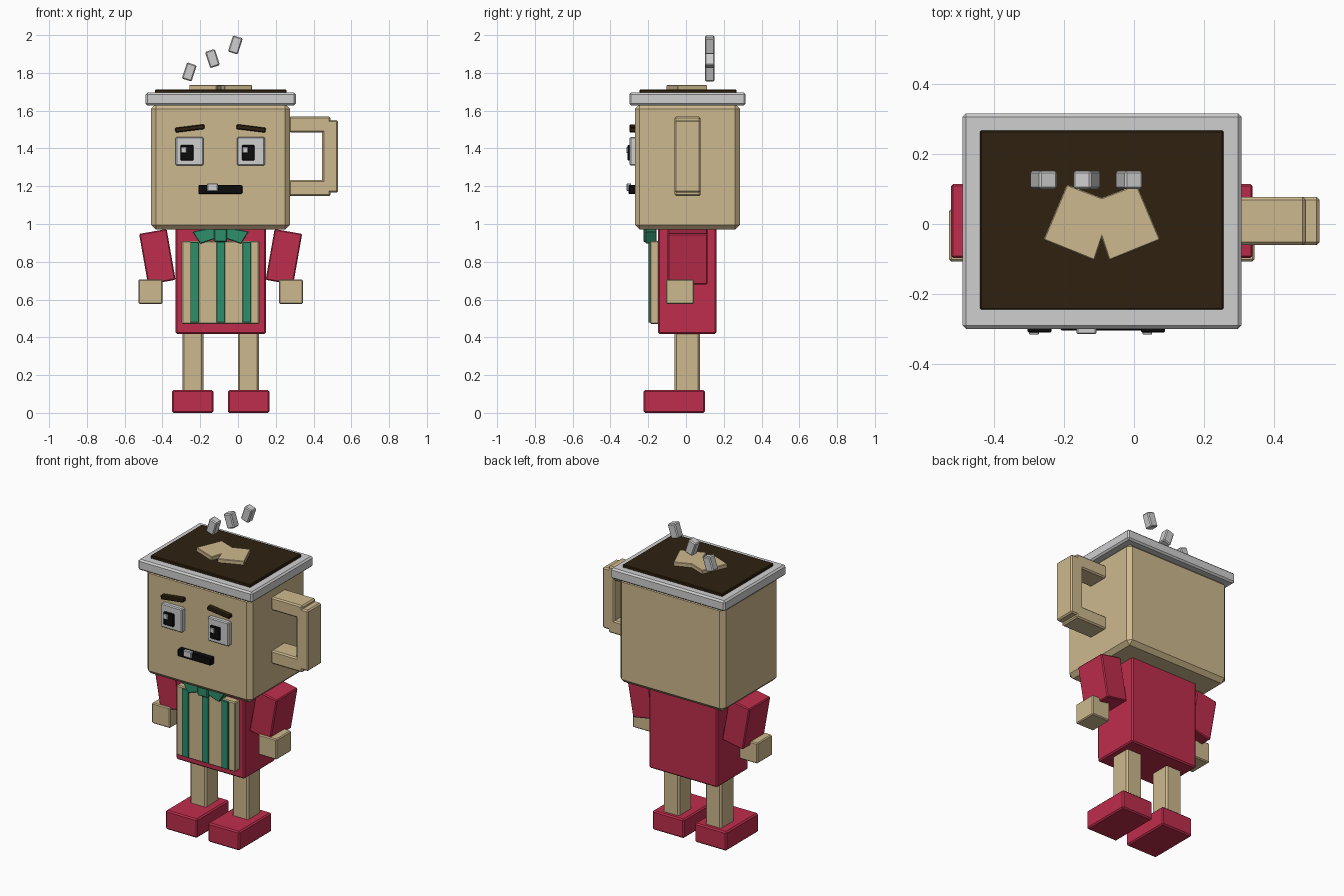
import bpy
import bmesh
from math import radians

cube = bpy.data.objects.get("Cube")
if cube:
    bpy.data.objects.remove(cube, do_unlink=True)

CX = -0.092  # symmetry plane of the body


def material(name, *rgb):
    """Flat material from 8-bit display values."""
    lin = [((c / 255 + 0.055) / 1.055) ** 2.4 if c > 10 else c / 255 / 12.92 for c in rgb]
    m = bpy.data.materials.new(name)
    m.use_nodes = True
    m.diffuse_color = (*lin, 1)
    bsdf = m.node_tree.nodes["Principled BSDF"]
    bsdf.inputs["Base Color"].default_value = (*lin, 1)
    bsdf.inputs["Roughness"].default_value = 0.8
    return m


TAN = material("tan", 206, 185, 142)
RED = material("crimson", 191, 45, 76)
GREEN = material("green", 46, 142, 108)
WHITE = material("off white", 207, 207, 207)
BROWN = material("dark coffee", 46, 33, 16)
BLACK = material("black", 12, 12, 12)


def finish(name, bm, mat, bevel, loc=(0, 0, 0), tilt=0):
    mesh = bpy.data.meshes.new(name)
    bmesh.ops.recalc_face_normals(bm, faces=bm.faces)
    bm.to_mesh(mesh)
    bm.free()
    mesh.materials.append(mat)
    ob = bpy.data.objects.new(name, mesh)
    ob.location = loc
    ob.rotation_euler.y = radians(tilt)
    bpy.context.collection.objects.link(ob)
    if bevel:
        mod = ob.modifiers.new("Bevel", "BEVEL")
        mod.width = bevel
        mod.segments = 1
    return ob


def box(name, x, y, z, mat, bevel=0.006, tilt=0):
    """Chamfered box from its extents; tilt leans the top towards +x."""
    bm = bmesh.new()
    bmesh.ops.create_cube(bm, size=1)
    spans = (x, y, z)
    bmesh.ops.scale(bm, vec=[b - a for a, b in spans], verts=bm.verts)
    return finish(name, bm, mat, bevel, [(a + b) / 2 for a, b in spans], tilt)


def prism(name, points, offset, mat, bevel=0.003):
    """Extrude a flat outline along the offset vector."""
    bm = bmesh.new()
    face = bm.faces.new([bm.verts.new(p) for p in points])
    ext = bmesh.ops.extrude_face_region(bm, geom=[face])
    verts = [g for g in ext["geom"] if isinstance(g, bmesh.types.BMVert)]
    bmesh.ops.translate(bm, vec=offset, verts=verts)
    return finish(name, bm, mat, bevel)


def span(centre, width):
    return (centre - width / 2, centre + width / 2)


# Cup head, rim, coffee
box("cup_head", (-0.46, 0.275), (-0.27, 0.285), (0.97, 1.635), TAN, 0.025)
box("cup_rim", (-0.49, 0.307), (-0.30, 0.316), (1.628, 1.695), WHITE, 0.01)
box("coffee_surface", (-0.44, 0.256), (-0.245, 0.267), (1.66, 1.712), BROWN, 0.004)

# Foam patch floating on the coffee
half = [(0, 0.075), (0.1, 0.113), (0.167, -0.045), (0.021, -0.104), (0, -0.04)]
outline = half + [(-x, y) for x, y in half[-2:0:-1]]
prism("foam_patch", [(CX + x, y, 1.705) for x, y in outline], (0, 0, 0.03), TAN)

# Sugar cubes falling in
for i, (x, z, tilt) in enumerate([(-0.258, 1.805, 18), (-0.135, 1.876, -18), (-0.014, 1.948, 18)]):
    box(f"sugar_{i + 1}", span(x, 0.054), (0.1, 0.152), span(z, 0.09), WHITE, 0.006, tilt)

# Handle
HY = (-0.06, 0.077)
box("handle_top", (0.27, 0.49), HY, (1.485, 1.568), TAN, 0.008)
box("handle_bottom", (0.27, 0.49), HY, (1.148, 1.232), TAN, 0.008)
box("handle_grip", (0.446, 0.53), HY, (1.166, 1.55), TAN, 0.008)

# Face
for side, x in (("right", -0.256), ("left", 0.068)):
    box(f"{side}_eye", span(x, 0.148), (-0.298, -0.26), (1.31, 1.46), WHITE)
    box(f"{side}_pupil", span(x - 0.014, 0.068), (-0.31, -0.29), (1.337, 1.417), BLACK, 0.003)
    box(f"{side}_eye_glint", span(x - 0.03, 0.028), (-0.316, -0.305), (1.377, 1.407), WHITE, 0.002)
    box(f"{side}_brow", span(x + 0.001, 0.156), (-0.3, -0.26), span(1.506, 0.026), BROWN, 0.005,
        -7 if side == "right" else 7)
box("mouth", (-0.21, 0.023), (-0.305, -0.26), (1.16, 1.206), BLACK, 0.004)
box("tooth", (-0.164, -0.107), (-0.315, -0.29), (1.174, 1.215), WHITE, 0.004)

# Torso, shirt front and stripes
box("torso", (-0.33, 0.148), (-0.148, 0.161), (0.418, 0.98), RED, 0.008)
box("shirt_front", (-0.298, 0.113), (-0.19, -0.14), (0.47, 0.91), TAN)
for i in range(3):
    box(f"shirt_stripe_{i + 1}", span(CX + (i - 1) * 0.138, 0.045), (-0.199, -0.18),
        (0.478, 0.905), GREEN, 0.002)

# Bow tie
wing = [(0.02, 0.985), (0.15, 0.96), (0.108, 0.895), (0.02, 0.925)]
for side, s in (("right", -1), ("left", 1)):
    prism(f"{side}_bow_wing", [(CX + s * x, -0.215, z) for x, z in wing], (0, 0.06, 0), GREEN, 0.004)
box("bow_knot", span(CX, 0.07), (-0.226, -0.155), (0.905, 0.985), GREEN)

# Limbs on both sides
for side, s in (("right", -1), ("left", 1)):
    box(f"{side}_arm", span(CX + s * 0.335, 0.148), (-0.097, 0.114), span(0.826, 0.273), RED, 0.006, s * 10)
    box(f"{side}_hand", span(CX + s * 0.372, 0.128), (-0.107, 0.043), (0.577, 0.706), TAN)
    box(f"{side}_leg", span(CX + s * 0.147, 0.112), (-0.06, 0.073), (0.1, 0.43), TAN, 0.01)
    box(f"{side}_shoe", span(CX + s * 0.148, 0.22), (-0.224, 0.1), (0, 0.12), RED, 0.008)
